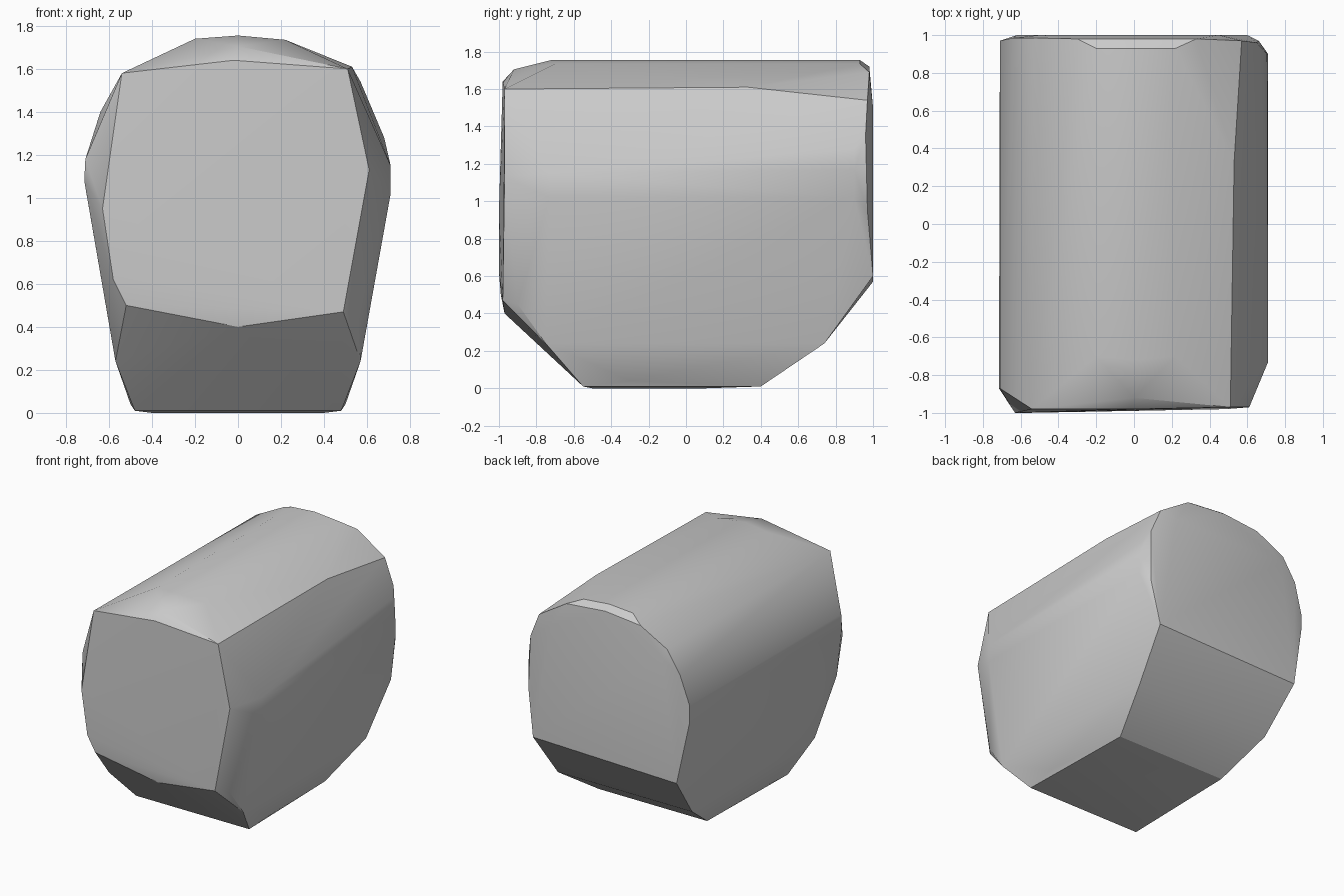
import bpy
import bmesh
import math

# Remove the default cube
default_cube = bpy.data.objects.get("Cube")
if default_cube:
    bpy.data.objects.remove(default_cube, do_unlink=True)


def make_material(name, colour):
    material = bpy.data.materials.new(name)
    material.use_nodes = True
    material.diffuse_color = colour
    material.node_tree.nodes["Principled BSDF"].inputs["Base Color"].default_value = colour
    return material


def make_hull(name, sections, material):
    """Wrap a tight convex skin around all of the section outlines."""
    mesh = bpy.data.meshes.new(name)
    bm = bmesh.new()
    for outline in sections:
        for point in outline:
            bm.verts.new(point)
    hull = bmesh.ops.convex_hull(bm, input=list(bm.verts), use_existing_faces=False)
    spare = set(hull["geom_interior"]) | set(hull["geom_unused"])
    spare_verts = [item for item in spare if isinstance(item, bmesh.types.BMVert)]
    bmesh.ops.delete(bm, geom=spare_verts, context="VERTS")
    bmesh.ops.recalc_face_normals(bm, faces=list(bm.faces))
    bm.to_mesh(mesh)
    bm.free()

    body = bpy.data.objects.new(name, mesh)
    bpy.context.collection.objects.link(body)
    mesh.materials.append(material)
    bpy.context.view_layer.objects.active = body
    body.select_set(True)
    bpy.ops.object.shade_smooth_by_angle(angle=math.radians(30))
    return body


# Flat front panel, slightly uneven like a hand-cut block
front_panel = [
    (-.54, -.98, 1.58), (-.02, -.98, 1.64), (.51, -.97, 1.6), (.61, -.97, 1.13),
    (.49, -.98, .47), (-.52, -.99, .5), (-.58, -1, .62), (-.63, -1, .95),
]

# Shoulder behind the front panel
front_shoulder = [
    (0, -.92, 1.705), (0, -.72, 1.755), (-.2, -.7, 1.74), (.22, -.7, 1.735),
    (-.71, -.87, 1.18), (-.715, -.87, 1.08), (.71, -.73, 1.15), (.71, -.73, 1.02),
    (0, -.97, .4), (.56, -.9, .45),
]

# Flat underside and the bevels rising from it
underside = []
for side in (-1, 1):
    underside += [
        (side * .57, -.75, .24), (side * .57, .74, .24),
        (side * .48, -.55, .01), (side * .46, .4, .01),
        (side * .4, -.5, 0), (side * .4, .1, 0), (side * .5, -.3, .04),
    ]

# Upper right corner line, which fades before the rounded back
upper_corner = [(.53, .33, 1.61)]

# Shoulder ahead of the back panel
back_shoulder = [
    (0, .93, 1.755), (-.2, .93, 1.74), (.22, .93, 1.735),
    (-.71, .97, 1.18), (-.71, .97, 1.05), (.71, .9, 1.02), (.705, .9, 1.17), (.68, .9, 1.28),
]

# Flat back panel with an arched top
back_panel = [
    (0, .98, 1.72), (-.3, .98, 1.69), (-.53, .985, 1.57), (-.64, .985, 1.4),
    (-.62, 1, .57), (.6, 1, .6), (.66, .97, .95), (.65, .96, 1.35),
    (.57, .97, 1.54), (.33, .98, 1.69), (-.5, 1, 1.5), (.45, 1, 1.5),
]

grey = make_material("plain grey", (.6, .6, .6, 1))
make_hull(
    "rounded_block",
    [front_panel, front_shoulder, underside, upper_corner, back_shoulder, back_panel],
    grey,
)
